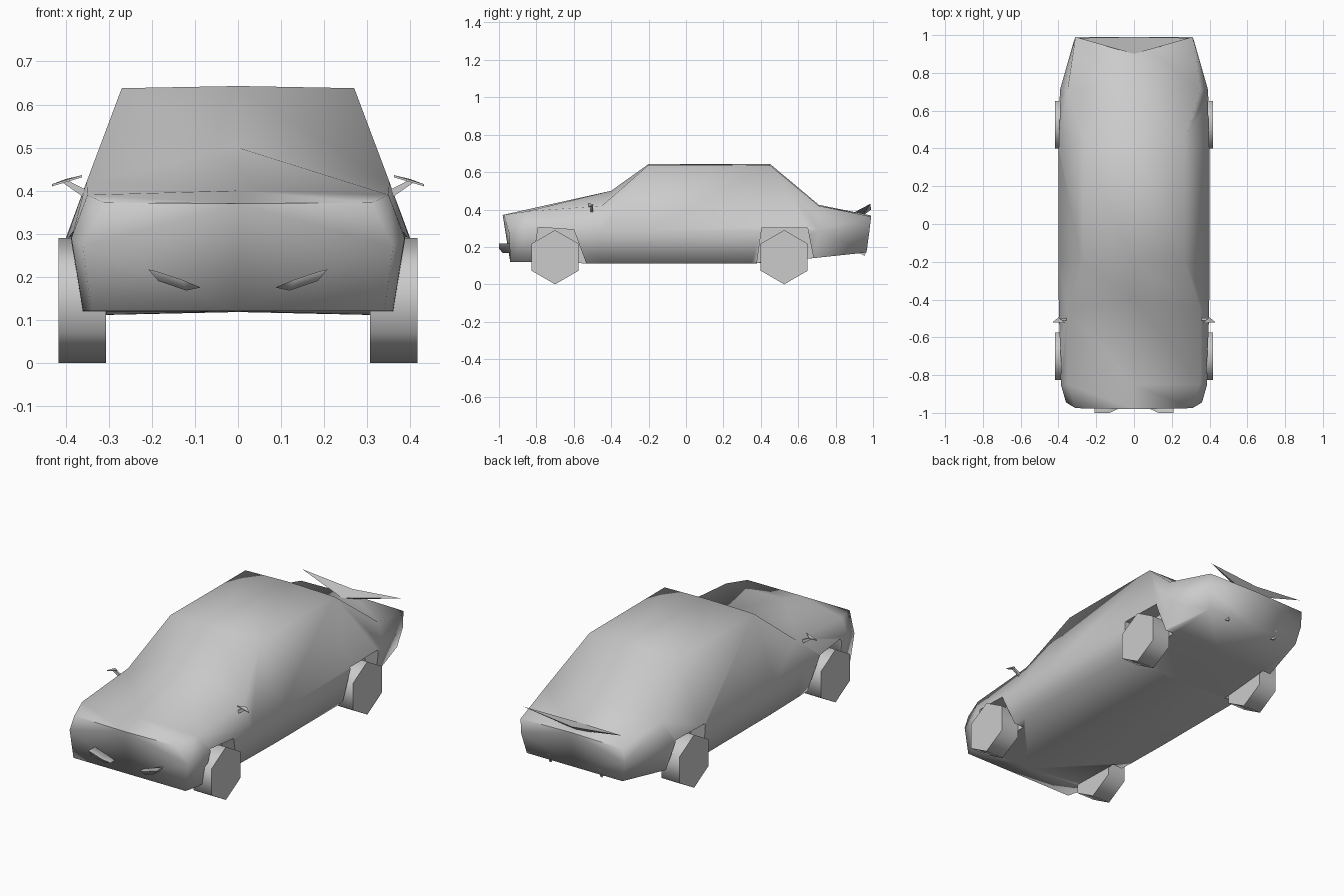
import bpy, bmesh, math
from mathutils import Vector

if "Cube" in bpy.data.objects:
    bpy.data.objects.remove(bpy.data.objects["Cube"])


def make(name, verts, faces, angle=30):
    me = bpy.data.meshes.new(name)
    me.from_pydata(verts, [], faces)
    bm = bmesh.new()
    bm.from_mesh(me)
    bmesh.ops.recalc_face_normals(bm, faces=bm.faces)
    bm.to_mesh(me)
    bm.free()
    ob = bpy.data.objects.new(name, me)
    bpy.context.collection.objects.link(ob)
    smooth(ob, angle)
    return ob


def smooth(ob, angle):
    bpy.ops.object.select_all(action='DESELECT')
    ob.select_set(True)
    bpy.context.view_layer.objects.active = ob
    bpy.ops.object.shade_smooth_by_angle(angle=math.radians(angle))


def prism(name, poly, offset, angle=30):
    """Polygon of 3D points swept along an offset."""
    n = len(poly)
    off = Vector(offset)
    verts = [Vector(p) for p in poly] + [Vector(p) + off for p in poly]
    faces = [list(range(n)), list(range(n, 2 * n))]
    faces += [[i, (i + 1) % n, n + (i + 1) % n, n + i] for i in range(n)]
    return make(name, verts, faces, angle)


# Body half sections: bottom edge, side, top edge, then centre bottom z, centre top y and z
sections = [
    ((.34, -.94, .12), (.36, -.945, .27), (.31, -.975, .372), .12, -.98, .37),
    ((.36, -.86, .12), (.387, -.85, .29), (.35, -.85, .39), .12, -.85, .40),
    ((.365, -.45, .11), (.398, -.45, .29), (.352, -.45, .42), .118, -.40, .50),
    ((.37, -.2, .11), (.40, -.2, .29), (.27, -.2, .638), .118, -.2, .643),
    ((.37, .35, .11), (.40, .45, .29), (.27, .45, .636), .118, .45, .643),
    ((.355, .68, .14), (.392, .71, .29), (.352, .71, .42), .14, .71, .425),
    ((.29, .965, .17), (.315, .98, .28), (.31, .99, .362), .17, .99, .368),
]
verts, faces = [], []
for b, s, t, cz, ty, tz in sections:
    half = [b, s, t]
    verts += [(0, b[1], cz)] + half + [(0, ty, tz)]
    verts += [(-x, y, z) for x, y, z in reversed(half)]
for i in range(len(sections) - 1):
    for j in range(8):
        a, c = i * 8 + j, i * 8 + (j + 1) % 8
        faces.append((a, c, c + 8, a + 8))
faces += [range(8), range(len(verts) - 8, len(verts))]
body = make("body", verts, faces, 85)

# Wheel arches cut from the body
arches = {"front": [(-.83, .05), (-.79, .305), (-.6, .292), (-.51, .05)],
          "rear": [(.37, .05), (.405, .3), (.65, .3), (.70, .05)]}
for end, pts in arches.items():
    for side in (1, -1):
        cut = prism(end + "_arch_cutter", [(side * .305, y, z) for y, z in pts],
                    (side * .2, 0, 0))
        m = body.modifiers.new("arch", 'BOOLEAN')
        m.object, m.operation, m.solver = cut, 'DIFFERENCE', 'EXACT'
        # Boolean runs before the smoothing modifier, if there is one
        bpy.context.view_layer.objects.active = body
        bpy.ops.object.modifier_move_to_index(modifier=m.name, index=0)
        bpy.ops.object.modifier_apply(modifier=m.name)
        bpy.data.objects.remove(cut)
smooth(body, 85)

# Six-sided wheels
for end, y in (("front", -.70), ("rear", .525)):
    for side in (1, -1):
        ring = [(side * .307, y + .145 * math.sin(k * math.pi / 3),
                 .145 + .145 * math.cos(k * math.pi / 3)) for k in range(6)]
        prism(end + "_wheel", ring, (side * .11, 0, 0), 65)

# Fog lamps, wing mirrors and tail fins, one of each per side
lamp = [(.087, .175), (.12, .168), (.185, .19), (.208, .217), (.19, .213), (.13, .193)]
for side in (1, -1):
    prism("fog_lamp", [(side * x, -1 + .02 * (z < .18), z) for x, z in lamp],
          (0, .06, 0), 70)
    prism("mirror_stem", [(side * .34, -.51, .395), (side * .355, -.51, .382),
                          (side * .405, -.51, .417), (side * .398, -.51, .425)],
          (0, .012, 0))
    prism("mirror_blade", [(side * .362, -.525, .436), (side * .40, -.495, .427),
                           (side * .432, -.52, .415)], (0, 0, -.005))
    prism("tail_fin", [(side * .15, .92, .17), (side * .15, .97, .2),
                       (side * .15, .955, .152)], (side * .01, 0, 0))

# Swept rear spoiler: a thin V-shaped wedge
spoiler = [(-.30, .985, .43), (0, .90, .385), (.30, .985, .43), (0, .99, .40),
           (0, .94, .362)]
make("rear_spoiler", spoiler,
     [(0, 1, 3), (1, 2, 3), (0, 4, 1), (1, 4, 2), (0, 3, 4), (2, 4, 3)], 60)

# Triangular panel on the bonnet
prism("bonnet_panel", [(.04, -.70, .432), (.17, -.63, .428), (.22, -.75, .410)],
      (0, 0, -.012))
